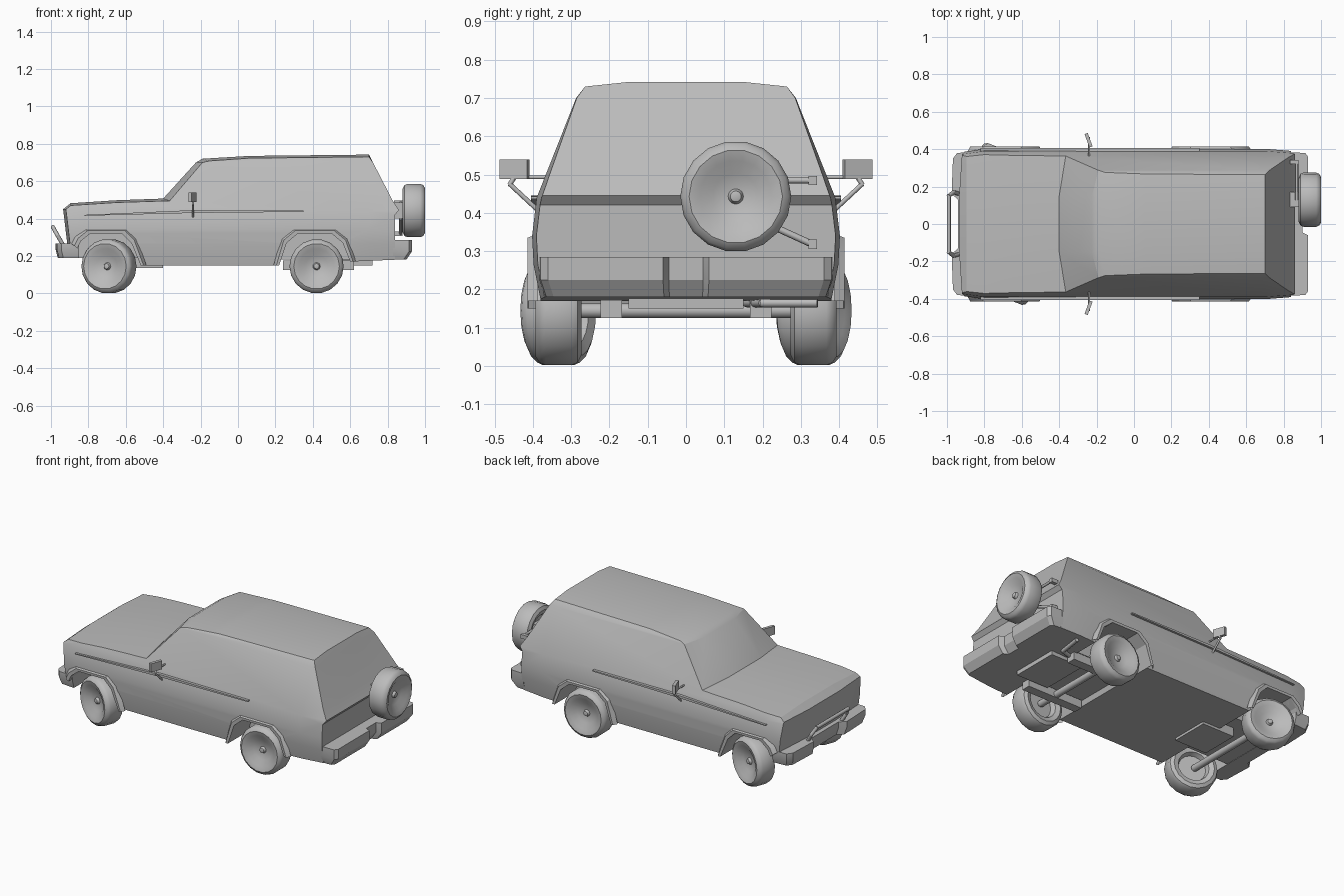
import bpy, bmesh, math
from mathutils import Vector, Matrix

cube = bpy.data.objects.get("Cube")
if cube:
    bpy.data.objects.remove(cube, do_unlink=True)

GREY = (0.5, 0.5, 0.5, 1)
paint = bpy.data.materials.new("plain grey")
paint.use_nodes = True
paint.diffuse_color = GREY
paint.node_tree.nodes["Principled BSDF"].inputs["Base Color"].default_value = GREY


def finish(name, bm, angle=28):
    bmesh.ops.recalc_face_normals(bm, faces=bm.faces[:])
    mesh = bpy.data.meshes.new(name)
    bm.to_mesh(mesh)
    bm.free()
    mesh.materials.append(paint)
    ob = bpy.data.objects.new(name, mesh)
    bpy.context.collection.objects.link(ob)
    bpy.ops.object.select_all(action="DESELECT")
    ob.select_set(True)
    bpy.context.view_layer.objects.active = ob
    bpy.ops.object.shade_smooth_by_angle(angle=math.radians(angle))
    return ob


def prism(points, offset):
    """Closed outline extruded along offset."""
    bm = bmesh.new()
    face = bm.faces.new([bm.verts.new(p) for p in points])
    new = bmesh.ops.extrude_face_region(bm, geom=[face])["geom"]
    moved = [g for g in new if isinstance(g, bmesh.types.BMVert)]
    bmesh.ops.translate(bm, verts=moved, vec=offset)
    if not face.is_valid or len(bm.faces) < len(points) + 2:
        bm.faces.new([v for v in bm.verts if v not in moved])
    return bm


def box(name, lo, hi, turn=0):
    lo, hi = Vector(lo), Vector(hi)
    bm = bmesh.new()
    m = Matrix.Translation((lo + hi) / 2) @ Matrix.Rotation(turn, 4, "Z")
    bmesh.ops.create_cube(bm, size=1, matrix=m @ Matrix.Diagonal((*(hi - lo), 1)))
    return finish(name, bm)


def tube(name, points, radius):
    bm = bmesh.new()
    for a, b in zip(points, points[1:]):
        a, b = Vector(a), Vector(b)
        d = b - a
        m = Matrix.Translation((a + b) / 2) @ d.to_track_quat("Z", "Y").to_matrix().to_4x4()
        bmesh.ops.create_cone(bm, cap_ends=True, segments=8, radius1=radius, radius2=radius,
                              depth=d.length + radius * 0.6, matrix=m)
    return finish(name, bm, 50)


def lerp_table(table, t):
    for (a, va), (b, vb) in zip(table, table[1:]):
        if t <= b:
            return va + (vb - va) * max(0, t - a) / (b - a)
    return table[-1][1]


# Body shell: side outline with wheel arches, shaped by width at each height
FRONT_ARCH = [(-0.86, 0.24), (-0.84, 0.28), (-0.79, 0.32), (-0.62, 0.32), (-0.57, 0.27), (-0.52, 0.15)]
REAR_ARCH = [(0.22, 0.15), (0.26, 0.27), (0.32, 0.32), (0.50, 0.32), (0.56, 0.27), (0.60, 0.17)]
UPPER = [(0.84, 0.18), (0.84, 0.42), (0.86, 0.445), (0.825, 0.50), (0.70, 0.742), (0.06, 0.735),
         (-0.19, 0.72), (-0.225, 0.70), (-0.40, 0.507), (-0.65, 0.498), (-0.895, 0.482),
         (-0.935, 0.45), (-0.91, 0.24)]
WIDTH = [(0.15, 0.375), (0.265, 0.398), (0.34, 0.402), (0.44, 0.39), (0.70, 0.287), (0.745, 0.262)]

bm = prism([(x, -1, z) for x, z in FRONT_ARCH + REAR_ARCH + UPPER], (0, 2, 0))


def cut(co, no):
    bmesh.ops.bisect_plane(bm, geom=bm.verts[:] + bm.edges[:] + bm.faces[:], dist=1e-5,
                           plane_co=co, plane_no=no)


for z in (0.265, 0.34, 0.44, 0.70):
    cut((0, 0, z), (0, 0, 1))
for x in (-0.80, 0.70):
    cut((x, 0, 0), (1, 0, 0))
for v in bm.verts:
    taper = max(0, -0.80 - v.co.x) * 0.13 + max(0, v.co.x - 0.70) * 0.08
    v.co.y *= lerp_table(WIDTH, v.co.z) - taper
for y in (-0.15, 0.15):
    cut((0, y, 0), (0, 1, 0))
for v in bm.verts:
    if abs(v.co.y) > 0.2:
        x, z = v.co.x, v.co.z
        if z > 0.71 or (x < -0.38 and z > 0.47):
            v.co.z -= 0.012
        if -0.41 < x < -0.18 and z > 0.5:
            v.co.x += 0.035
        if x < -0.90:
            v.co.x += 0.015
finish("body_shell", bm, 24)

# Flared wheel arch lips and side trim
for side, tag in ((-1, "right"), (1, "left")):
    side_name = "left" if side < 0 else "right"
    for end, arch in (("front", FRONT_ARCH), ("rear", REAR_ARCH)):
        cx = sum(p[0] for p in arch) / len(arch)
        bm = bmesh.new()
        rows = []
        for x, z in arch:
            dx = 0.03 if x > cx else -0.03
            up = 0.025 if z > 0.2 else 0
            rows.append([bm.verts.new(p) for p in (
                (x, side * 0.36, z), (x, side * 0.412, z),
                (x + dx * 0.5, side * 0.414, z + up * 0.6), (x + dx, side * 0.388, z + up))])
        for a, b in zip(rows, rows[1:]):
            for i in range(3):
                bm.faces.new((a[i], a[i + 1], b[i + 1], b[i]))
        finish(f"{end}_{side_name}_arch_lip", bm)
    spear = [(-0.82, 0.415), (-0.24, 0.43), (0.35, 0.436), (0.35, 0.443), (-0.24, 0.445), (-0.82, 0.42)]
    finish(f"{side_name}_side_trim",
           prism([(x, side * 0.375, z) for x, z in spear], (0, side * 0.03, 0)))

    # Door mirror on two struts
    box(f"{side_name}_mirror", (-0.252, side * 0.448 - 0.038, 0.488),
        (-0.234, side * 0.448 + 0.038, 0.54), side * 0.35)
    tube(f"{side_name}_mirror_arm", [(-0.24, side * 0.36, 0.493), (-0.24, side * 0.42, 0.493)], 0.005)
    tube(f"{side_name}_mirror_strut", [(-0.24, side * 0.39, 0.41), (-0.24, side * 0.46, 0.475),
                                       (-0.24, side * 0.45, 0.49)], 0.006)

# Wheels: lathed tyre with dished rim and hub cap
TYRE = [(0, 0.042), (0.014, 0.038), (0.02, 0.024), (0.06, 0.03), (0.094, 0.052), (0.122, 0.06),
        (0.138, 0.05), (0.145, 0.034), (0.145, -0.034), (0.138, -0.05), (0.118, -0.06),
        (0.09, -0.05), (0.08, -0.02), (0, -0.02)]


def wheel(name, centre, outward):
    bm = bmesh.new()
    verts = [bm.verts.new((r, 0, h)) for r, h in TYRE]
    edges = [bm.edges.new(pair) for pair in zip(verts, verts[1:])]
    bmesh.ops.spin(bm, geom=verts + edges, cent=(0, 0, 0), axis=(0, 0, 1),
                   angle=math.tau, steps=18, use_duplicate=False)
    bmesh.ops.remove_doubles(bm, verts=bm.verts[:], dist=1e-4)
    ob = finish(name, bm, 35)
    ob.rotation_euler = Vector(outward).to_track_quat("Z", "Y").to_euler()
    ob.location = centre


STEER = math.radians(21)
for side, tag in ((-1, "left"), (1, "right")):
    steered = (side * math.sin(STEER), side * math.cos(STEER), 0)
    wheel(f"front_{tag}_wheel", (-0.69, side * 0.333, 0.145), steered)
    wheel(f"rear_{tag}_wheel", (0.42, side * 0.333, 0.145), (0, side, 0))
wheel("spare_wheel", (0.94, 0.13, 0.443), (1, 0, 0))

# Spare wheel carrier
tube("carrier_upper_arm", [(0.87, 0.13, 0.485), (0.87, 0.33, 0.485)], 0.008)
tube("carrier_lower_arm", [(0.87, 0.15, 0.40), (0.87, 0.33, 0.318)], 0.009)
for label, z in (("upper", 0.485), ("lower", 0.318)):
    box(f"carrier_{label}_hinge", (0.835, 0.32, z - 0.012), (0.88, 0.342, z + 0.012))
box("carrier_mount", (0.83, 0.09, 0.40), (0.92, 0.17, 0.485))


# Bumpers: plan outlines with a notch in the middle, tucked in below
def bumper(name, half, z0, z1, tuck):
    outline = half + [(x, -y) for x, y in reversed(half)]
    bm = prism([(x, y, z0) for x, y in outline], (0, 0, z1 - z0))
    bmesh.ops.bisect_plane(bm, geom=bm.verts[:] + bm.edges[:] + bm.faces[:],
                           plane_co=(0, 0, z0 + 0.045), plane_no=(0, 0, 1))
    for v in bm.verts:
        if v.co.z < z0 + 0.01:
            v.co.y *= 0.96
            if abs(v.co.x) > 0.88:
                v.co.x += tuck
    finish(name, bm)


bumper("front_bumper", [(-0.85, 0.385), (-0.945, 0.38), (-0.968, 0.35), (-0.975, 0.16), (-0.94, 0.13)],
       0.188, 0.268, 0.012)
bumper("rear_bumper", [(0.83, 0.383), (0.915, 0.38), (0.93, 0.36), (0.93, 0.06), (0.90, 0.045)],
       0.18, 0.285, -0.03)

# Front guard hoop
tube("front_guard", [(-0.93, -0.16, 0.25), (-0.965, -0.17, 0.31), (-0.99, -0.15, 0.355),
                     (-0.99, 0.15, 0.355), (-0.965, 0.17, 0.31), (-0.93, 0.16, 0.25)], 0.011)

# Underbody parts
box("front_chassis", (-0.90, -0.21, 0.19), (-0.50, 0.21, 0.33))
box("rear_chassis", (0.20, -0.22, 0.18), (0.62, 0.22, 0.33))
box("fuel_tank", (0.50, -0.15, 0.15), (0.72, 0.15, 0.20))
box("gearbox_guard", (-0.62, -0.12, 0.135), (-0.40, 0.12, 0.20))
tube("exhaust_pipe", [(0.55, 0.16, 0.165), (0.68, 0.20, 0.165), (0.70, 0.34, 0.165)], 0.012)
for side, tag in ((-1, "left"), (1, "right")):
    box(f"{tag}_leaf_spring", (0.24, side * 0.195 - 0.028, 0.125), (0.62, side * 0.195 + 0.028, 0.175))
for label, x in (("front", -0.69), ("rear", 0.42)):
    tube(f"{label}_axle", [(x, -0.30, 0.145), (x, 0.30, 0.145)], 0.02)
